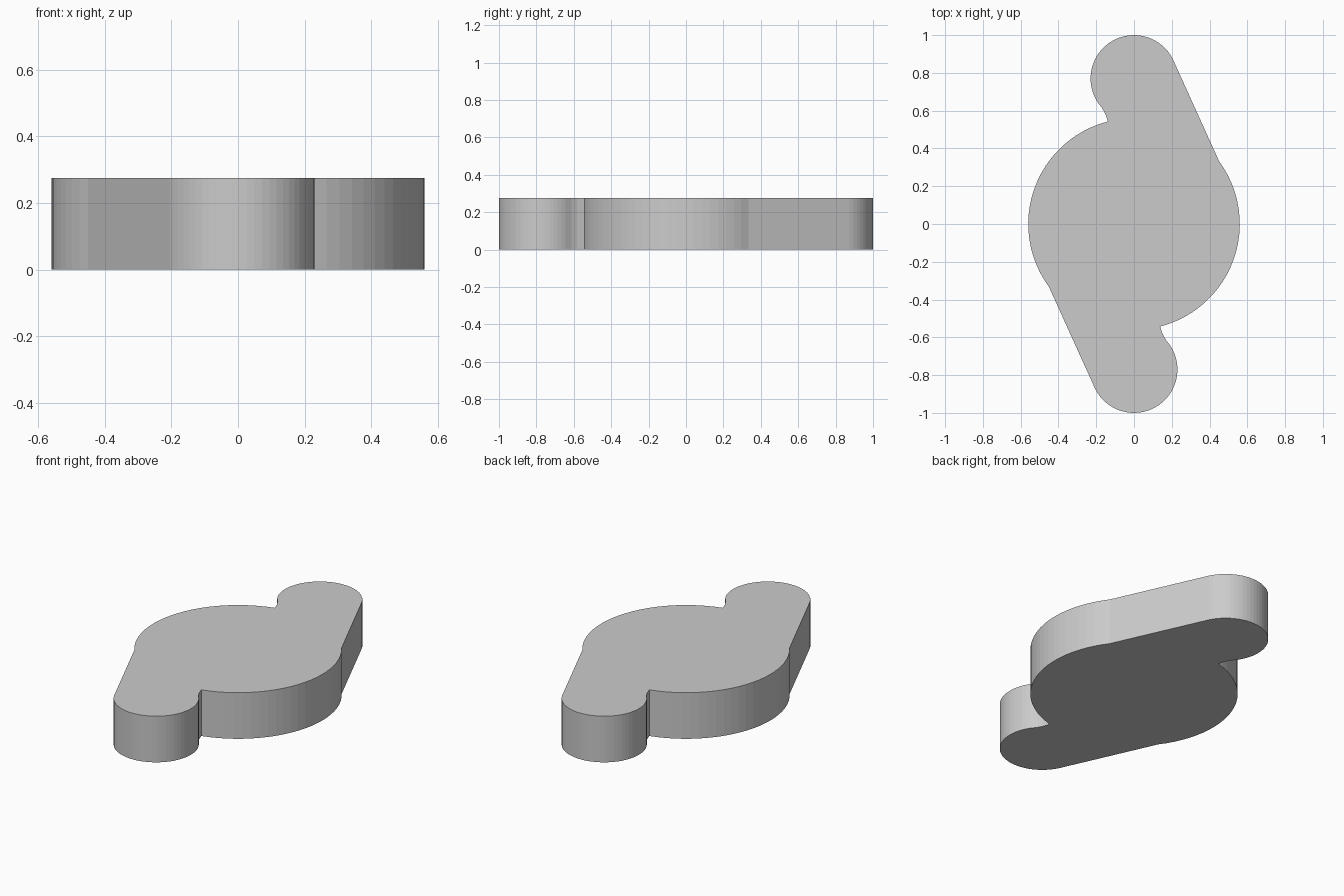
import bpy, bmesh
from math import cos, sin, radians

if "Cube" in bpy.data.objects:
    bpy.data.objects.remove(bpy.data.objects["Cube"])

HEIGHT = 0.275


def arc(cy, r, a0, a1, n):
    """Points on an arc centred on (0, cy), angles in degrees."""
    angles = [radians(a0 + (a1 - a0) * i / n) for i in range(n + 1)]
    return [(r * cos(a), cy + r * sin(a)) for a in angles]


# Half outline: end lobe, short concave neck, big disc edge
half = arc(0.77, 0.23, 27, 213, 32)
half += [(-0.168, 0.612), (-0.152, 0.583)]
half += arc(0.0, 0.56, 104.3, 216.5, 24)

# The other half is the same outline turned 180 degrees;
# the straight tangent sides close the gaps
outline = half + [(-x, -y) for x, y in half]

# Extrude the outline into a flat plate
bm = bmesh.new()
base = bm.faces.new([bm.verts.new((x, y, 0)) for x, y in outline])
top = bmesh.ops.extrude_face_region(bm, geom=[base], use_keep_orig=True)
verts = [g for g in top["geom"] if isinstance(g, bmesh.types.BMVert)]
bmesh.ops.translate(bm, verts=verts, vec=(0, 0, HEIGHT))
bmesh.ops.recalc_face_normals(bm, faces=bm.faces)

mesh = bpy.data.meshes.new("lobed_plate")
bm.to_mesh(mesh)
bm.free()
plate = bpy.data.objects.new("lobed_plate", mesh)
bpy.context.collection.objects.link(plate)
